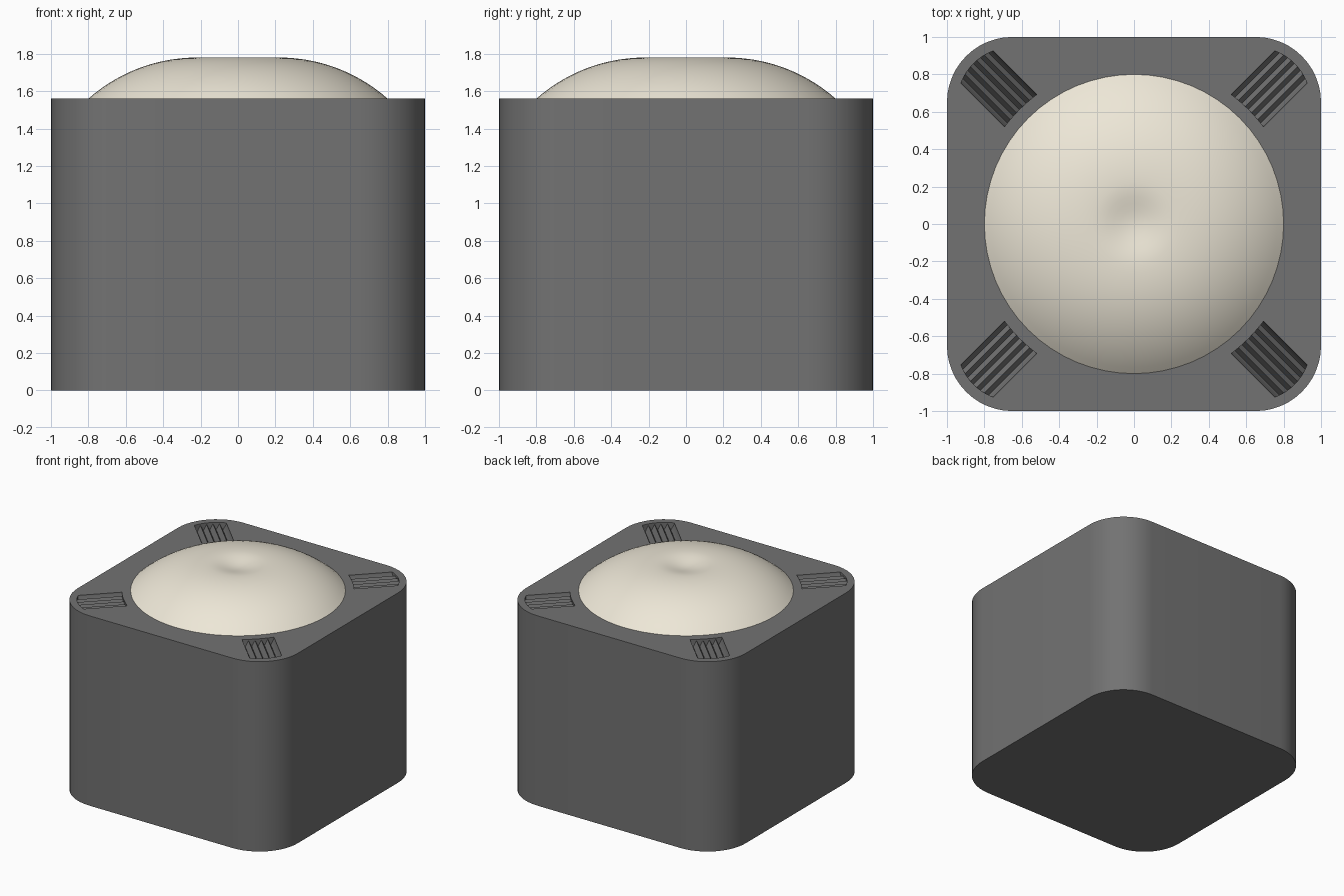
import bpy, bmesh
from math import sin, cos, pi, sqrt, asin

if "Cube" in bpy.data.objects:
    bpy.data.objects.remove(bpy.data.objects["Cube"])

H, R = 1.56, 0.35          # body height, corner radius
SEG = 12                   # steps per rounded corner


def make_object(name, bm, color=None, smooth=True):
    bmesh.ops.recalc_face_normals(bm, faces=bm.faces)
    mesh = bpy.data.meshes.new(name)
    bm.to_mesh(mesh)
    bm.free()
    ob = bpy.data.objects.new(name, mesh)
    bpy.context.collection.objects.link(ob)
    if color:
        mat = bpy.data.materials.new(name + "_color")
        mat.diffuse_color = (*color, 1)
        mat.use_nodes = True
        mat.node_tree.nodes["Principled BSDF"].inputs["Base Color"].default_value = mat.diffuse_color
        mesh.materials.append(mat)
    bpy.ops.object.select_all(action='DESELECT')
    ob.select_set(True)
    bpy.context.view_layer.objects.active = ob
    return ob


# Body: rounded square extruded upwards
bm = bmesh.new()
outline = []
for q in range(4):
    a0 = q * pi / 2
    cx = (1 - R) * sqrt(2) * cos(a0 + pi / 4)
    cy = (1 - R) * sqrt(2) * sin(a0 + pi / 4)
    for i in range(SEG + 1):
        a = a0 + i * pi / 2 / SEG
        outline.append(bm.verts.new((cx + R * cos(a), cy + R * sin(a), 0)))
base = bm.faces.new(outline)
ext = bmesh.ops.extrude_face_region(bm, geom=[base], use_keep_orig=True)
top = [v for v in ext["geom"] if isinstance(v, bmesh.types.BMVert)]
bmesh.ops.translate(bm, verts=top, vec=(0, 0, H))
body = make_object("body", bm, (0.17, 0.17, 0.17))

# Vent cutter: zigzag floor, ends following the dome and the corner curve
GROOVES, HALF = 5, 0.121
bm = bmesh.new()
for q in range(4):
    a = pi / 4 + q * pi / 2
    rows = []
    for i in range(2 * GROOVES + 1):
        v = -HALF + i * HALF / GROOVES
        z = 1.50 if i % 2 else 1.55
        u_in = sqrt(0.866 ** 2 - v * v)
        u_out = 0.919 + sqrt(0.294 ** 2 - v * v)
        rows.append([bm.verts.new((u * cos(a) - v * sin(a), u * sin(a) + v * cos(a), w))
                     for u, w in ((u_in, z), (u_out, z), (u_out, 1.65), (u_in, 1.65))])
    bm.faces.new(rows[0])
    bm.faces.new(rows[-1][::-1])
    for r, s in zip(rows, rows[1:]):
        for k in range(4):
            m = (k + 1) % 4
            bm.faces.new((r[k], s[k], s[m], r[m]))
cutter = make_object("vent_cutter", bm)
cutter.hide_render = True

# Cut the vents into the four top corners
mod = body.modifiers.new("vents", 'BOOLEAN')
mod.operation = 'DIFFERENCE'
mod.solver = 'EXACT'
mod.object = cutter
bpy.ops.object.select_all(action='DESELECT')
body.select_set(True)
bpy.context.view_layer.objects.active = body
bpy.ops.object.modifier_apply(modifier=mod.name)
bpy.data.objects.remove(cutter)
bpy.ops.object.shade_smooth_by_angle(angle=pi / 6)

# Dome button: curved shoulder with a shallow finger dimple, spun round z
RIM, TOP_R, TOP_Z = 0.8, 0.22, 1.78
drop, run = TOP_Z - H, RIM - TOP_R
rad = (run ** 2 + drop ** 2) / (2 * drop)
end = asin(run / rad)
profile = [(TOP_R + rad * sin(end * i / 14), TOP_Z - rad * (1 - cos(end * i / 14)))
           for i in range(14, -1, -1)]
profile += [(TOP_R * (1 - i / 6), TOP_Z - 0.015 * (1 - cos(pi * i / 6))) for i in range(1, 7)]
bm = bmesh.new()
pts = [bm.verts.new((r, 0, z)) for r, z in profile]
edges = [bm.edges.new(p) for p in zip(pts, pts[1:])]
bmesh.ops.spin(bm, geom=pts + edges, axis=(0, 0, 1), cent=(0, 0, 0),
               angle=2 * pi, steps=64, use_duplicate=False)
bmesh.ops.remove_doubles(bm, verts=bm.verts, dist=1e-4)
rim = [e for e in bm.edges if e.is_boundary]
bmesh.ops.contextual_create(bm, geom=rim)
dome = make_object("dome_button", bm, (0.85, 0.80, 0.68))
bpy.ops.object.shade_smooth_by_angle(angle=pi / 6)
